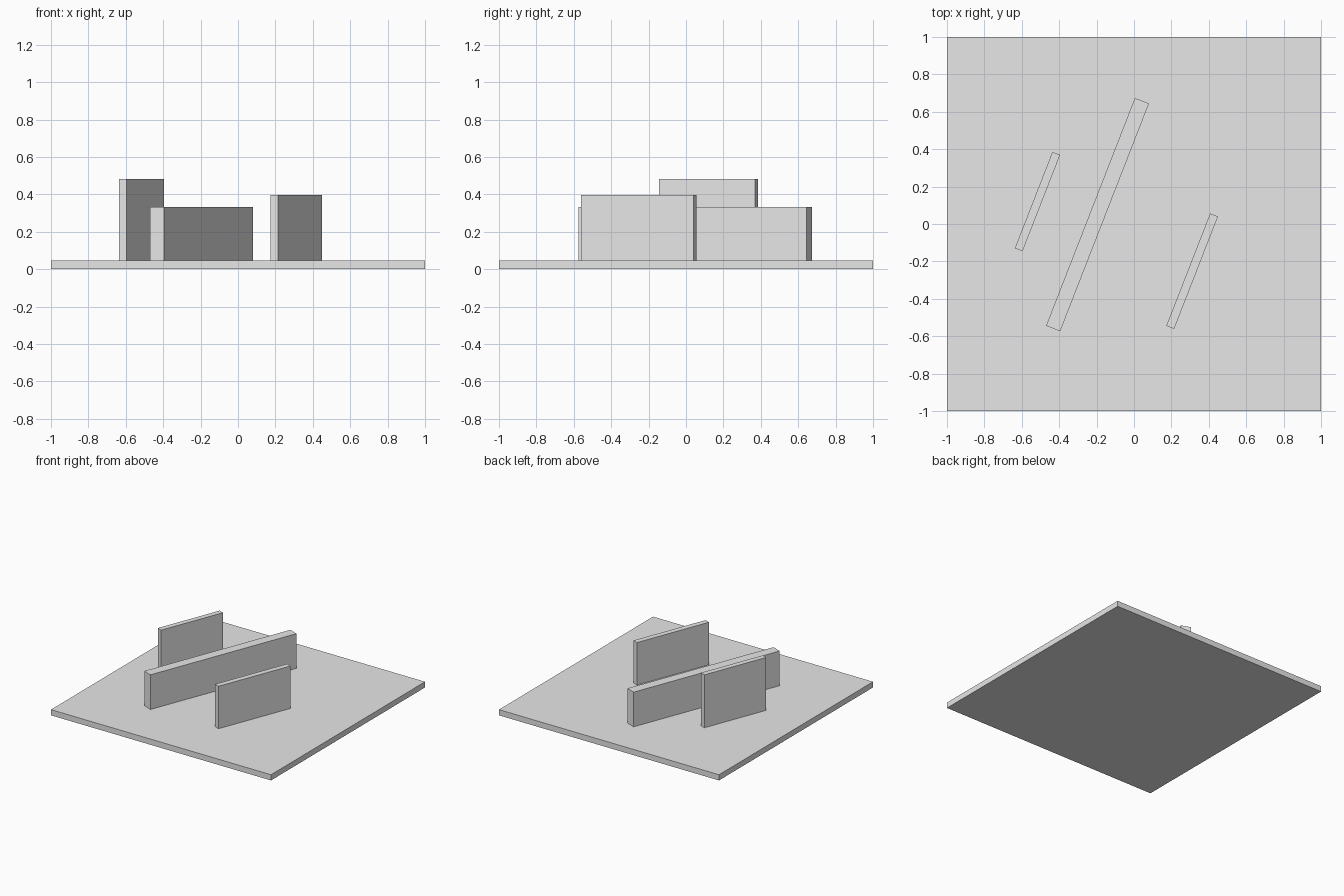
import bpy
from math import radians

cube = bpy.data.objects.get("Cube")
if cube:
    bpy.data.objects.remove(cube, do_unlink=True)

GREY = (0.8, 0.8, 0.8, 1)
mat = bpy.data.materials.new("light_grey")
mat.use_nodes = True
mat.diffuse_color = GREY
mat.node_tree.nodes["Principled BSDF"].inputs["Base Color"].default_value = GREY

BASE_TOP = 0.047
WALL_ANGLE = radians(68.7)


def box(name, x, y, bottom, top, length, width, angle=0):
    """Upright box with its length along the given heading."""
    bpy.ops.mesh.primitive_cube_add(
        size=1, location=(x, y, (bottom + top) / 2), rotation=(0, 0, angle))
    obj = bpy.context.object
    obj.name = name
    obj.scale = (length, width, top - bottom)
    bpy.ops.object.transform_apply(location=False, rotation=False, scale=True)
    obj.data.materials.append(mat)
    return obj


# Square ground slab
box("base_slab", 0, 0, 0, BASE_TOP, 2, 2)

# Three parallel walls: name, x, y, top, length, width
for name, x, y, top, length, width in (
    ("long_wall", -0.195, 0.05, 0.332, 1.307, 0.081),
    ("tall_wall", -0.516, 0.12, 0.482, 0.553, 0.044),
    ("short_wall", 0.311, -0.252, 0.396, 0.645, 0.045),
):
    box(name, x, y, BASE_TOP, top, length, width, WALL_ANGLE)
